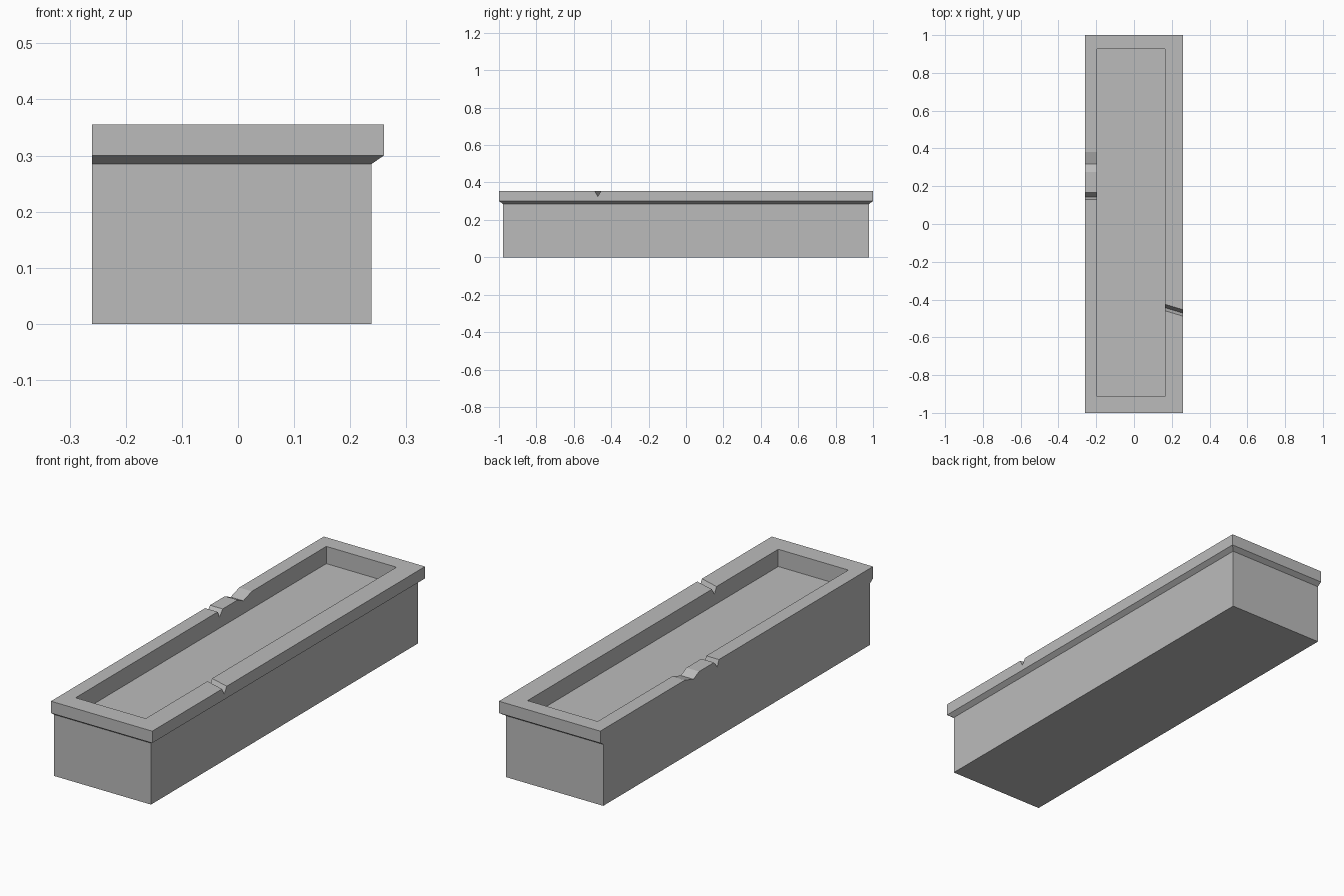
import bpy
import bmesh

cube = bpy.data.objects.get("Cube")
if cube:
    bpy.data.objects.remove(cube, do_unlink=True)

stone = bpy.data.materials.new("grey stone")
stone.use_nodes = True
COLOUR = (0.5, 0.5, 0.5, 1)
stone.diffuse_color = COLOUR
stone.node_tree.nodes["Principled BSDF"].inputs["Base Color"].default_value = COLOUR

BACK, TOP = -0.26, 0.355


def loft(name, rings):
    """Solid skinned through rings that share a point count."""
    bm = bmesh.new()
    loops = [[bm.verts.new(p) for p in ring] for ring in rings]
    n = len(loops[0])
    for a, b in zip(loops, loops[1:]):
        for i in range(n):
            j = (i + 1) % n
            bm.faces.new((a[i], a[j], b[j], b[i]))
    bm.faces.new(loops[0])
    bm.faces.new(loops[-1])
    bmesh.ops.recalc_face_normals(bm, faces=bm.faces)
    mesh = bpy.data.meshes.new(name)
    bm.to_mesh(mesh)
    bm.free()
    mesh.materials.append(stone)
    obj = bpy.data.objects.new(name, mesh)
    bpy.context.collection.objects.link(obj)
    return obj


def rectangle(x0, x1, y0, y1, z):
    return [(x0, y0, z), (x1, y0, z), (x1, y1, z), (x0, y1, z)]


def notch(name, x0, x1, y_low, y_mid, y_high, depth, skew=0):
    """Triangular groove across a rim; skew is the y shift per unit of x."""
    rise = 0.02  # carry the sloping sides above the rim
    k = 1 + rise / depth
    profile = [(y_mid + (y_low - y_mid) * k, TOP + rise),
               (y_mid, TOP - depth),
               (y_mid + (y_high - y_mid) * k, TOP + rise)]
    return loft(name, [[(x, y + skew * (x - x0), z) for y, z in profile]
                       for x in (x0, x1)])


# Trough body with a chamfered rim, flush along the -x side
trough = loft("trough", [rectangle(BACK, x, -y, y, z) for x, y, z in (
    (0.238, 0.978, 0), (0.238, 0.978, 0.285), (0.26, 1, 0.3), (0.26, 1, TOP))])

# Recess and rim grooves
cutters = [
    loft("recess_cutter", [rectangle(-0.195, 0.165, -0.912, 0.926, z)
                           for z in (0.275, 0.45)]),
    notch("left_groove_cutter", 0.14, 0.30, -0.452, -0.436, -0.418, 0.03, -0.3),
    notch("right_groove_cutter", -0.30, -0.17, 0.13, 0.142, 0.166, 0.03),
    notch("shallow_dip_cutter", -0.30, -0.17, 0.275, 0.317, 0.38, 0.02),
]
for cutter in cutters:
    cutter.hide_render = True
    mod = trough.modifiers.new(cutter.name, "BOOLEAN")
    mod.operation = "DIFFERENCE"
    mod.solver = "EXACT"
    mod.object = cutter

# Bake the cuts and drop the cutters
graph = bpy.context.evaluated_depsgraph_get()
baked = bpy.data.meshes.new_from_object(trough.evaluated_get(graph))
trough.modifiers.clear()
trough.data = baked
for cutter in cutters:
    bpy.data.objects.remove(cutter, do_unlink=True)
